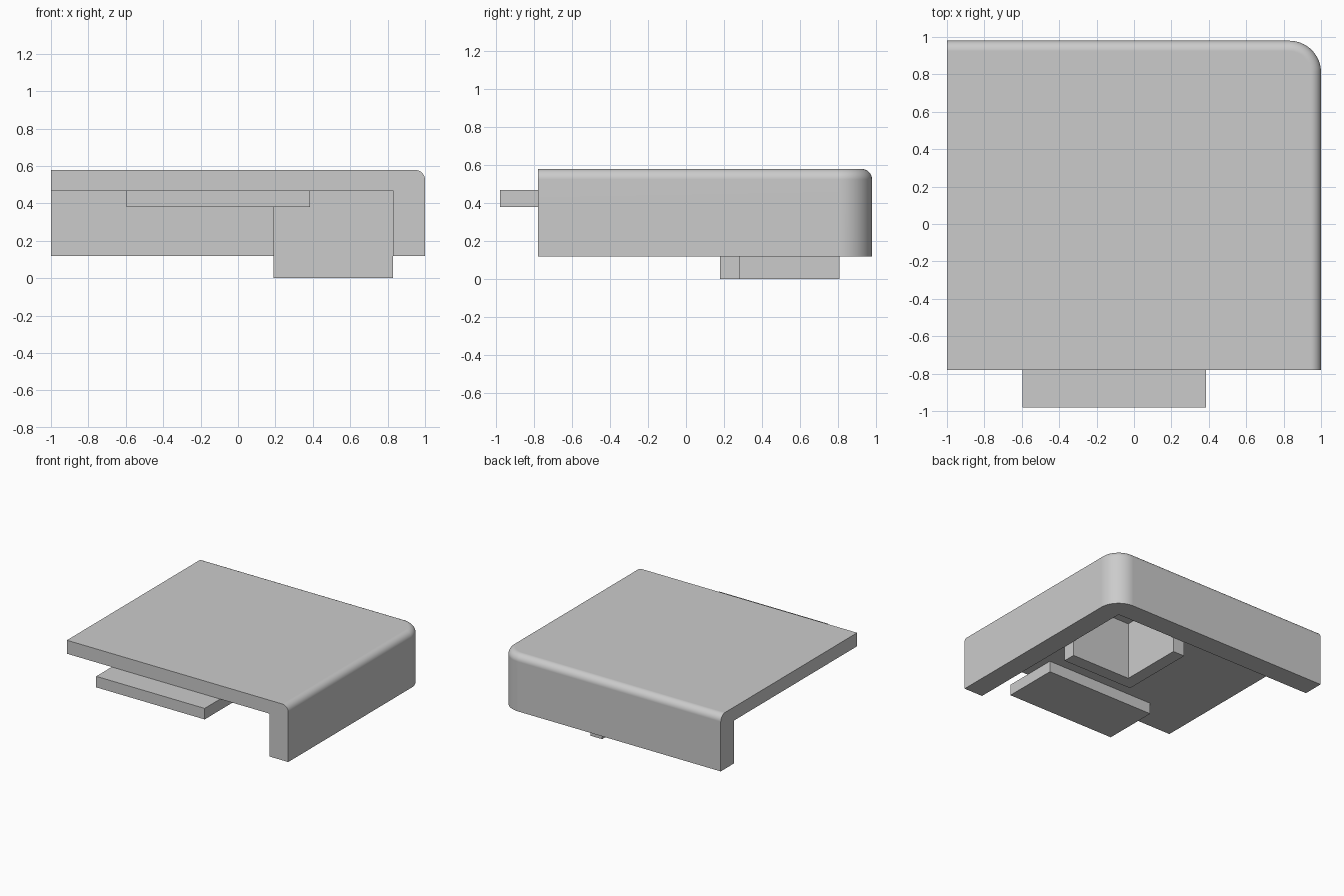
import bpy, bmesh, math
from mathutils import Vector

cube = bpy.data.objects.get("Cube")
if cube:
    bpy.data.objects.remove(cube, do_unlink=True)

grey = bpy.data.materials.new("plain_grey")
grey.use_nodes = True
grey.diffuse_color = (0.6, 0.6, 0.6, 1)
grey.node_tree.nodes["Principled BSDF"].inputs["Base Color"].default_value = (0.6, 0.6, 0.6, 1)

# Main dimensions
LEFT, RIGHT, FRONT, BACK = -1.0, 1.0, -0.78, 0.98
RIM, ROOF, TOP = 0.12, 0.47, 0.58
WALL, EDGE_RADIUS = 0.17, 0.055


def make_object(name, bm):
    bmesh.ops.recalc_face_normals(bm, faces=bm.faces)
    mesh = bpy.data.meshes.new(name)
    bm.to_mesh(mesh)
    bm.free()
    mesh.materials.append(grey)
    obj = bpy.data.objects.new(name, mesh)
    bpy.context.collection.objects.link(obj)
    return obj


def prism(outline, z0, z1):
    """Extrude a flat outline upwards from z0 to z1."""
    bm = bmesh.new()
    base = bm.faces.new([bm.verts.new((x, y, z0)) for x, y in outline])
    side = bmesh.ops.extrude_face_region(bm, geom=[base])
    moved = [v for v in side["geom"] if isinstance(v, bmesh.types.BMVert)]
    bmesh.ops.translate(bm, verts=moved, vec=Vector((0, 0, z1 - z0)))
    bmesh.ops.recalc_face_normals(bm, faces=bm.faces)
    return bm


def rectangle(x0, x1, y0, y1):
    return [(x0, y0), (x1, y0), (x1, y1), (x0, y1)]


def middle(edge):
    return (edge.verts[0].co + edge.verts[1].co) / 2


def round_edges(bm, rule, radius, segments):
    bmesh.ops.bevel(bm, geom=[e for e in bm.edges if rule(middle(e))], offset=radius,
                    segments=segments, profile=0.5, affect="EDGES")


# Corner cover: rounded block, hollowed to leave a roof and two walls
bm = prism(rectangle(LEFT, RIGHT, FRONT, BACK), RIM, TOP)
round_edges(bm, lambda m: m.x > 0.99 and m.y > 0.97, WALL, 16)
round_edges(bm, lambda m: m.z > TOP - 0.001 and (m.x > RIGHT - WALL or m.y > BACK - WALL),
            EDGE_RADIUS, 8)
cover = make_object("corner_cover", bm)

cutter = make_object("hollow_cutter", prism(
    rectangle(LEFT - 1, RIGHT - WALL, FRONT - 1, BACK - WALL), RIM - 1, ROOF))
cutter.hide_render = True
cut = cover.modifiers.new("hollow", "BOOLEAN")
cut.operation, cut.solver, cut.object = "DIFFERENCE", "EXACT", cutter
bpy.context.view_layer.update()
hollowed = bpy.data.meshes.new_from_object(
    cover.evaluated_get(bpy.context.evaluated_depsgraph_get()))
cover.modifiers.clear()
cover.data = hollowed
bpy.data.objects.remove(cutter, do_unlink=True)

# Smooth rounded edges, flat main faces
bpy.ops.object.select_all(action="DESELECT")
cover.select_set(True)
bpy.context.view_layer.objects.active = cover
bpy.ops.object.shade_smooth_by_angle(angle=math.radians(30))
weighted = cover.modifiers.new("flat_face_normals", "WEIGHTED_NORMAL")
weighted.keep_sharp = True

# L-shaped locating rib below the roof, meeting both walls
x0, x1, y0, y1, thick = 0.19, RIGHT - WALL, 0.18, BACK - WALL, 0.105
rib_outline = [(x0, y0), (x1, y0), (x1, y0 + thick),
               (x0 + thick, y0 + thick), (x0 + thick, y1), (x0, y1)]
make_object("locating_rib", prism(rib_outline, 0, ROOF))

# Flat tab projecting from under the front edge
make_object("front_tab", prism(rectangle(-0.595, 0.385, -0.98, -0.52), 0.38, ROOF))
